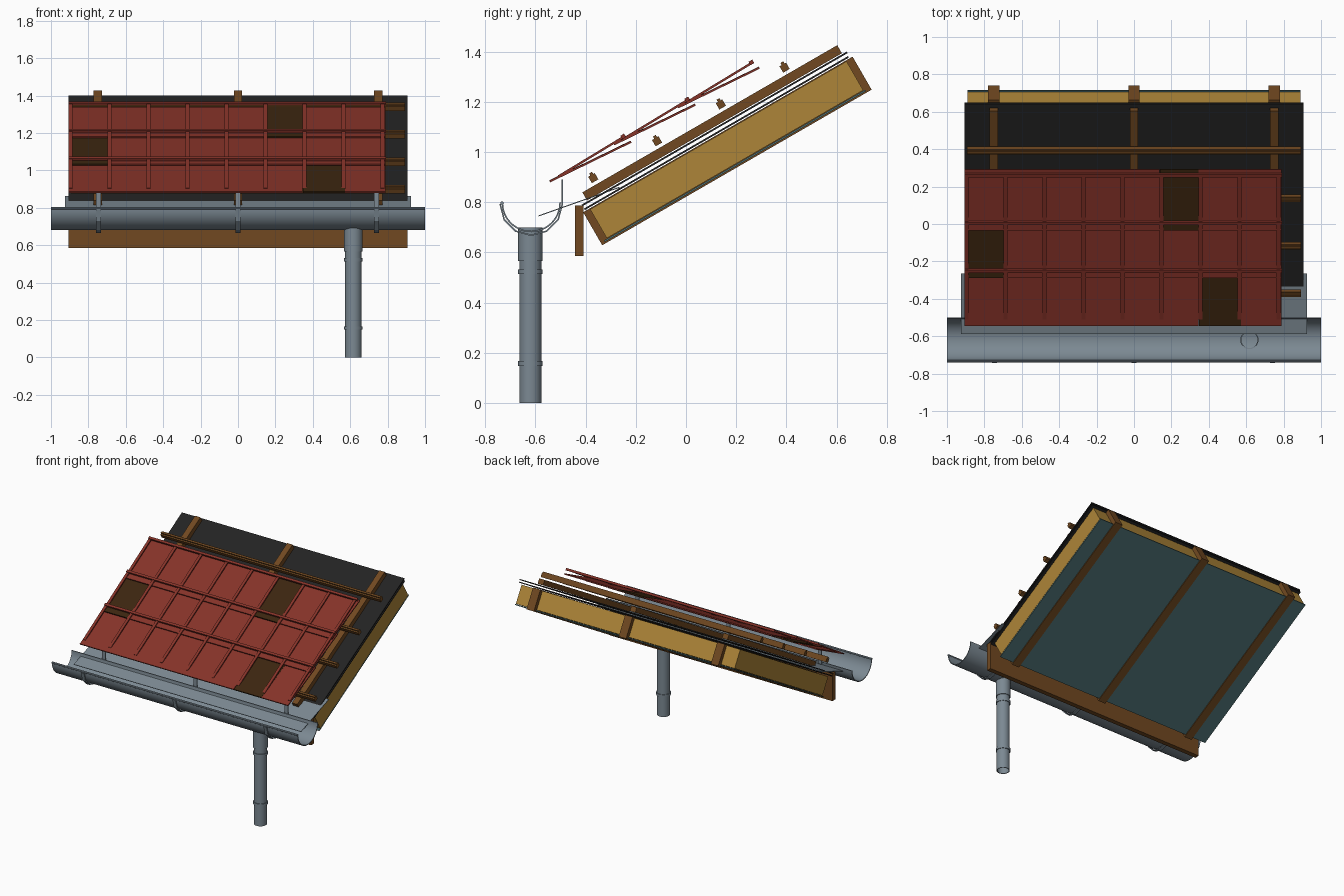
import bpy, math
from mathutils import Vector

if "Cube" in bpy.data.objects:
    bpy.data.objects.remove(bpy.data.objects["Cube"])


def material(name, r, g, b):
    m = bpy.data.materials.new(name)
    m.diffuse_color = (r, g, b, 1)
    m.use_nodes = True
    m.node_tree.nodes["Principled BSDF"].inputs["Base Color"].default_value = m.diffuse_color
    return m


RED = material("clay red", 0.24, 0.033, 0.022)
DARK = material("dark brown", 0.045, 0.019, 0.005)
WOOD = material("timber brown", 0.165, 0.066, 0.015)
GOLD = material("insulation gold", 0.42, 0.235, 0.04)
BLACK = material("membrane black", 0.017, 0.017, 0.017)
TEAL = material("vapour barrier teal", 0.075, 0.165, 0.175)
GREY = material("zinc grey", 0.2, 0.25, 0.29)

ROOF = (-0.41, 0.76, 30)  # lower top corner of the rafters (y, z) and pitch


def make(name, verts, faces, mat):
    me = bpy.data.meshes.new(name)
    me.from_pydata(verts, [], faces)
    me.materials.append(mat)
    ob = bpy.data.objects.new(name, me)
    bpy.context.collection.objects.link(ob)
    return ob


def extrude(name, profile, x0, x1, mat):
    """Closed (y, z) profile, counter-clockwise seen from +x, swept along x."""
    n = len(profile)
    verts = [(x, y, z) for x in (x0, x1) for y, z in profile]
    faces = [(i, (i + 1) % n, n + (i + 1) % n, n + i) for i in range(n)]
    faces = [f[::-1] for f in faces]
    faces += [tuple(range(n - 1, -1, -1)), tuple(range(n, 2 * n))]
    return make(name, verts, [f for f in faces], mat)


def plank(name, x0, x1, u0, u1, n0, n1, mat, frame=ROOF):
    """Box lying along a pitched frame: u runs up the slope, n is the normal."""
    y, z, deg = frame
    c, s = math.cos(math.radians(deg)), math.sin(math.radians(deg))
    prof = [(y + u * c - n * s, z + u * s + n * c)
            for u, n in ((u0, n0), (u1, n0), (u1, n1), (u0, n1))]
    return extrude(name, prof, x0, x1, mat)


def arc_strip(name, centre, radius, thick, segs, x0, x1, a0=180, a1=360):
    """Open trough with some thickness, built from quads."""
    pts = []
    for r in (radius, radius - thick):
        for i in range(segs + 1):
            a = math.radians(a0 + (a1 - a0) * i / segs)
            pts.append((centre[0] + r * math.cos(a), centre[1] + r * math.sin(a)))
    n, m = len(pts), segs + 1
    verts = [(x, y, z) for x in (x0, x1) for y, z in pts]
    faces = []
    for i in range(segs):
        faces += [(i, n + i, n + i + 1, i + 1),
                  (m + i, m + i + 1, n + m + i + 1, n + m + i),
                  (i, i + 1, m + i + 1, m + i),
                  (n + i, n + m + i, n + m + i + 1, n + i + 1)]
    faces += [(0, m, n + m, n), (segs, n + segs, n + m + segs, m + segs)]
    return make(name, verts, faces, GREY)


def smooth(ob):
    bpy.ops.object.select_all(action='DESELECT')
    bpy.context.view_layer.objects.active = ob
    ob.select_set(True)
    bpy.ops.object.shade_smooth_by_angle(angle=math.radians(35))


def tube(name, x, y, z0, z1, r, wall, segs=32):
    """Hollow round pipe section."""
    verts, faces = [], []
    for rr, z in ((r, z0), (r, z1), (r - wall, z1), (r - wall, z0)):
        for i in range(segs):
            a = 2 * math.pi * i / segs
            verts.append((x + rr * math.cos(a), y + rr * math.sin(a), z))
    for k in range(4):
        for i in range(segs):
            j = (i + 1) % segs
            b, t = k * segs, (k + 1) % 4 * segs
            faces.append((b + i, b + j, t + j, t + i))
    smooth(make(name, verts, faces, GREY))


# Rafters and the counter battens above them
for x in (-0.75, 0, 0.75):
    plank("rafter", x - 0.03, x + 0.03, 0, 1.24, -0.152, 0, WOOD)
    plank("counter_batten", x - 0.022, x + 0.022, 0.037, 1.21, 0.033, 0.07, WOOD)

# Insulation, vapour barrier below, decking and underlay sheets above
plank("insulation", -0.89, 0.89, 0.03, 1.21, -0.137, -0.004, GOLD)
plank("vapour_barrier", -0.89, 0.89, 0.015, 1.217, -0.146, -0.139, TEAL)
plank("lower_membrane", -0.905, 0.905, 0.01, 1.225, 0.004, 0.011, BLACK)
plank("upper_membrane", -0.905, 0.905, 0.01, 1.23, 0.022, 0.029, BLACK)

# Tile battens with a narrow cleat along the top
for i in range(4):
    u = 0.103 + 0.2935 * i
    plank("tile_batten", -0.893, 0.893, u - 0.015, u + 0.015, 0.083, 0.112, WOOD)
    plank("batten_cleat", -0.893, 0.893, u - 0.005, u + 0.008, 0.112, 0.122, WOOD)

# Three overlapping courses of tiles with ribs and a head ridge
TILE_X, STEP, WIDTH = -0.907, 0.2085, 0.235
ODD_TILES = {(0, 6), (1, 0), (2, 5)}
for row in range(3):
    y, z = -0.541 + 0.2555 * row, 0.879 + 0.1475 * row
    pan = (y, z, 26)
    for i in range(8):
        x = TILE_X + STEP * i
        odd = (row, i) in ODD_TILES
        right = x + (WIDTH if i == 7 else STEP)
        if odd:
            plank("odd_tile", x + 0.004, right + (0.02 if row == 0 else 0),
                  0, 0.361, 0, 0.009, DARK, pan)
        else:
            plank("tile", x, right, 0, 0.361, 0, 0.008, RED, pan)
    for i in range(9):
        x = TILE_X + 0.012 + STEP * i
        plank("tile_rib", x - 0.01, x + 0.01, 0.04, 0.345, -0.001, 0.008, RED,
              (y, z, 31.2))
    plank("tile_ridge", TILE_X, 0.79, 0.335, 0.352, -0.002, 0.014, RED,
          (y, z, 31.2))

# Fascia board and eaves flashing
plank("fascia", -0.905, 0.905, 0, 0.035, 0, 0.202, WOOD, (-0.443, 0.585, 0))
plank("eaves_flashing", -0.925, 0.925, 0, 0.343, -0.002, 0.002, GREY,
      (-0.588, 0.745, 19.5))

# Half-round gutter with a rolled front lip
smooth(arc_strip("gutter", (-0.617, 0.798), 0.118, 0.006, 24, -1, 1))
lip = [(-0.733 + 0.007 * math.cos(a * math.pi / 5),
        0.796 + 0.007 * math.sin(a * math.pi / 5)) for a in range(10)]
smooth(extrude("gutter_lip", lip, -1, 1, GREY))

# Gutter brackets: faceted strap and upright arm
for x in (-0.745, 0, 0.74):
    arc_strip("gutter_bracket", (-0.617, 0.792), 0.127, 0.006, 6,
              x - 0.013, x + 0.013)
    plank("bracket_arm", x - 0.013, x + 0.013, 0, 0.006, 0, 0.1, GREY,
          (-0.496, 0.79, 0))

# Downpipe, outlet sleeve and clamps
PX, PY = 0.617, -0.62
tube("downpipe", PX, PY, 0, 0.6, 0.044, 0.005)
tube("outlet_sleeve", PX, PY, 0.565, 0.7, 0.049, 0.006)
for z in (0.157, 0.522):
    tube("pipe_clamp", PX, PY, z - 0.009, z + 0.009, 0.049, 0.006)

# Consistent outward normals on every part
import bmesh
for ob in bpy.data.objects:
    bm = bmesh.new()
    bm.from_mesh(ob.data)
    bmesh.ops.recalc_face_normals(bm, faces=bm.faces)
    bm.to_mesh(ob.data)
    bm.free()
